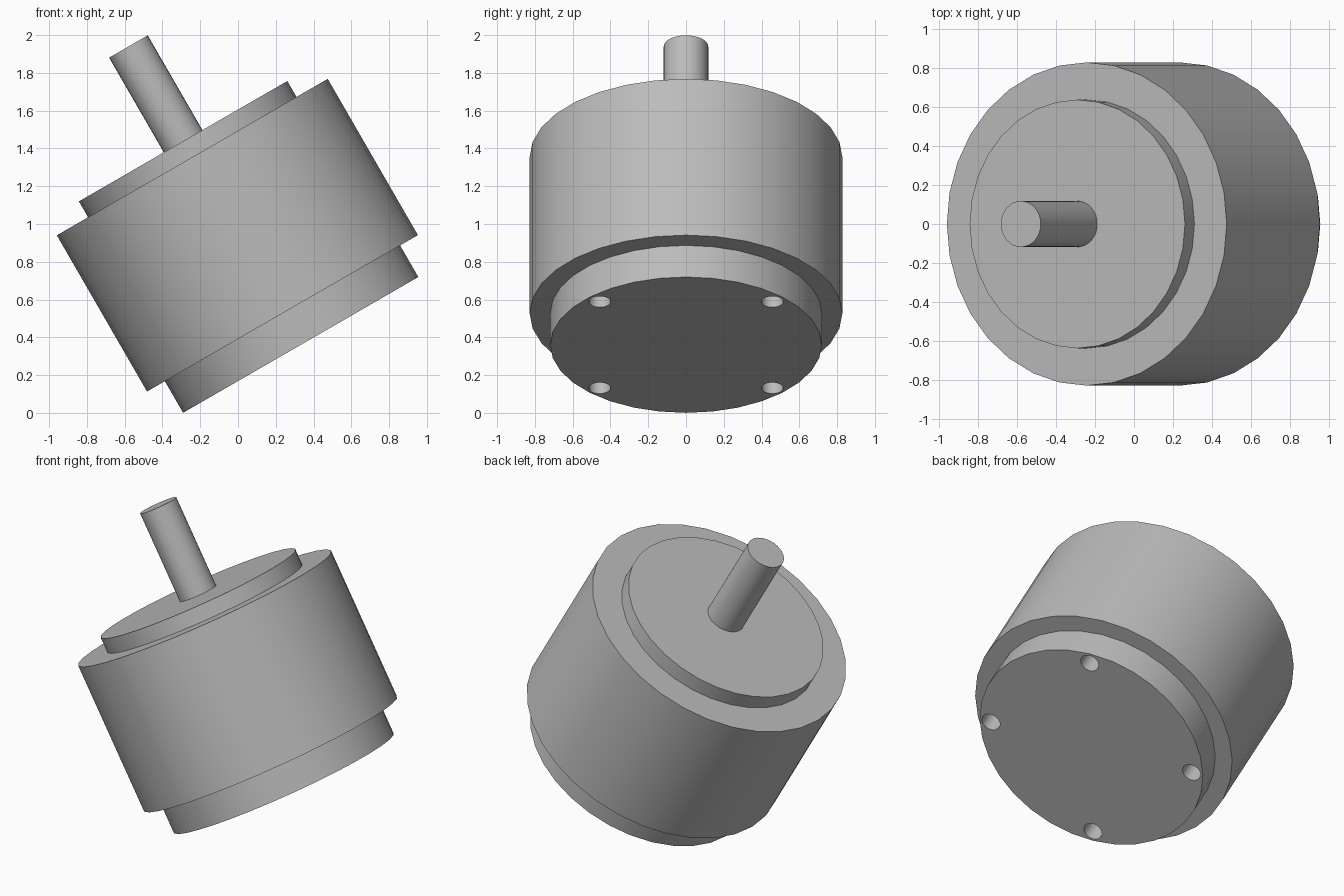
import bpy
import bmesh
from math import radians
from mathutils import Matrix, Vector

cube = bpy.data.objects.get("Cube")
if cube:
    bpy.data.objects.remove(cube, do_unlink=True)

# Single grey metal
metal = bpy.data.materials.new("grey_metal")
metal.use_nodes = True
GREY = (0.5, 0.5, 0.5, 1.0)
metal.diffuse_color = GREY
metal.node_tree.nodes["Principled BSDF"].inputs["Base Color"].default_value = GREY

# Motor axis leans 30 degrees towards -x, starting at the underside centre
TILT = Matrix.Translation((0.332, 0, 0.36)) @ Matrix.Rotation(radians(-30), 4, "Y")
SEGMENTS = 32


def cylinders(name, radius, low, high, centres=((0, 0),)):
    """Object holding one capped cylinder per centre, along the tilted axis."""
    bm = bmesh.new()
    for x, y in centres:
        bmesh.ops.create_cone(
            bm, cap_ends=True, segments=SEGMENTS, radius1=radius, radius2=radius,
            depth=high - low, matrix=Matrix.Translation((x, y, (low + high) / 2)))
    mesh = bpy.data.meshes.new(name)
    bm.to_mesh(mesh)
    bm.free()
    mesh.materials.append(metal)
    obj = bpy.data.objects.new(name, mesh)
    obj.matrix_world = TILT
    bpy.context.collection.objects.link(obj)
    return obj


# Stacked round parts, each sunk slightly into the next
body = cylinders("motor_body", 0.828, 0.193, 1.148)
base = cylinders("base_plate", 0.719, 0.0, 0.25)
flange = cylinders("top_flange", 0.637, 1.1, 1.245)
shaft = cylinders("drive_shaft", 0.118, 1.2, 1.824)

# Four mounting holes in the underside
spots = [(sx * 0.457, sy * 0.457) for sx in (-1, 1) for sy in (-1, 1)]
cutter = cylinders("hole_cutter", 0.058, -0.1, 0.22, spots)
cutter.hide_render = True
cut = base.modifiers.new("mounting_holes", "BOOLEAN")
cut.operation = "DIFFERENCE"
cut.solver = "EXACT"
cut.object = cutter
bpy.context.view_layer.update()
evaluated = base.evaluated_get(bpy.context.evaluated_depsgraph_get())
drilled = bpy.data.meshes.new_from_object(evaluated)
base.modifiers.clear()
base.data = drilled
bpy.data.objects.remove(cutter, do_unlink=True)

# Smooth walls with crisp rims
bpy.ops.object.select_all(action="DESELECT")
for part in (body, base, flange, shaft):
    part.select_set(True)
bpy.context.view_layer.objects.active = body
bpy.ops.object.shade_smooth_by_angle(angle=radians(30))
